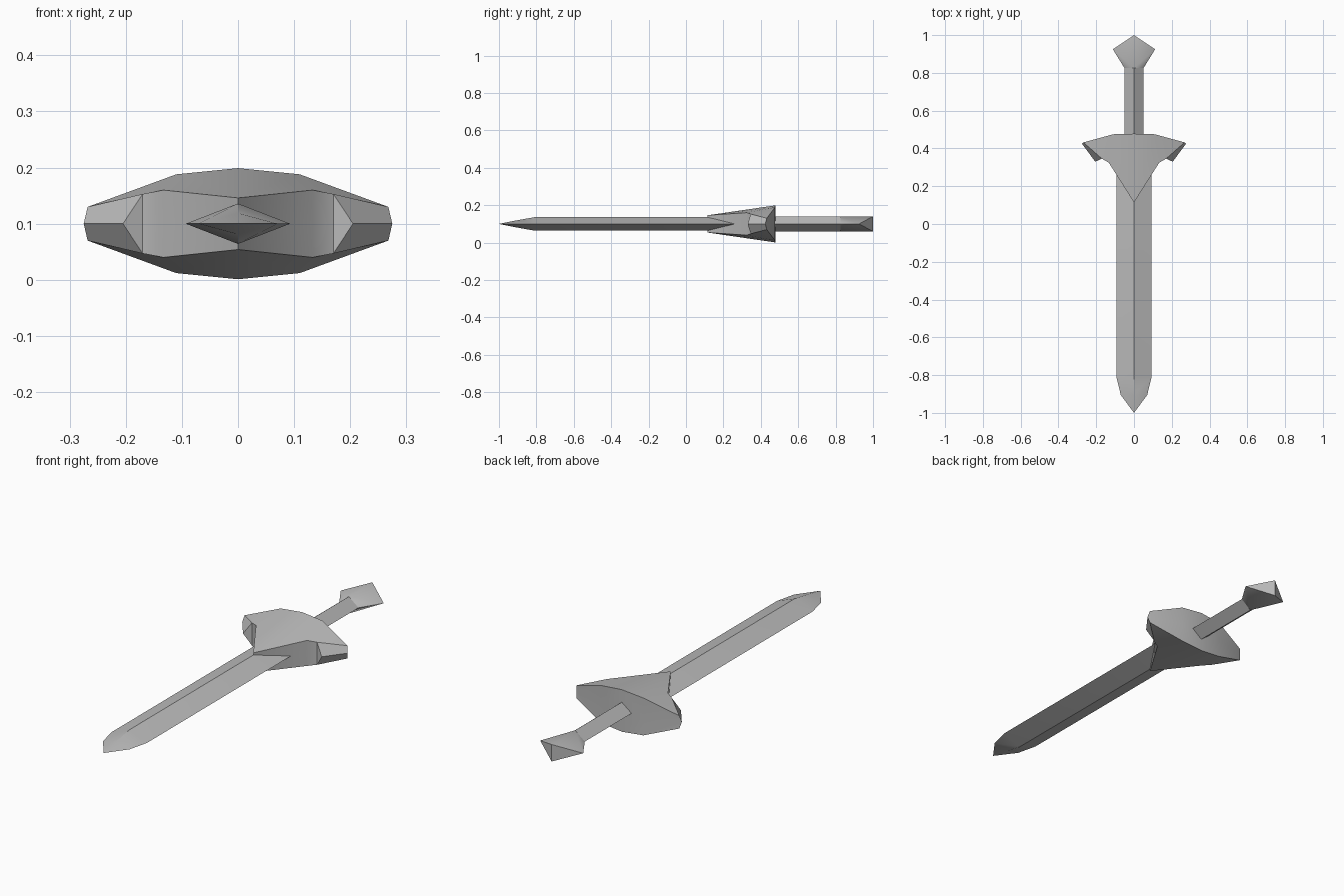
import bpy, bmesh, math

cube = bpy.data.objects.get("Cube")
if cube:
    bpy.data.objects.remove(cube, do_unlink=True)

GREY = (0.5, 0.5, 0.5, 1.0)
mat = bpy.data.materials.new("plain grey")
mat.use_nodes = True
mat.diffuse_color = GREY
bsdf = mat.node_tree.nodes["Principled BSDF"]
bsdf.inputs["Base Color"].default_value = GREY
bsdf.inputs["Roughness"].default_value = 0.7

MID = 0.1  # height of the sword's centre plane


def finish(name, bm, angle=30):
    """Weld, orient and smooth a mesh, then link it as a named part."""
    bmesh.ops.remove_doubles(bm, verts=bm.verts, dist=1e-5)
    bmesh.ops.recalc_face_normals(bm, faces=bm.faces)
    mesh = bpy.data.meshes.new(name)
    bm.to_mesh(mesh)
    bm.free()
    mesh.materials.append(mat)
    obj = bpy.data.objects.new(name, mesh)
    obj.location.z = MID
    bpy.context.collection.objects.link(obj)
    bpy.ops.object.select_all(action='DESELECT')
    obj.select_set(True)
    bpy.context.view_layer.objects.active = obj
    bpy.ops.object.shade_smooth_by_angle(angle=math.radians(angle))
    return obj


def diamond_loft(name, sections, tip=None):
    """Loft diamond sections (y, half width, half height), ending in a point or a cap."""
    bm = bmesh.new()
    rings = [[bm.verts.new(p) for p in ((w, y, 0), (0, y, h), (-w, y, 0), (0, y, -h))]
             for y, w, h in sections]
    for a, b in zip(rings, rings[1:]):
        for i in range(4):
            j = (i + 1) % 4
            bm.faces.new((a[i], a[j], b[j], b[i]))
    bm.faces.new(rings[0])
    if tip is None:
        bm.faces.new(rings[-1])
    else:
        point = bm.verts.new((0, tip, 0))
        for i in range(4):
            bm.faces.new((rings[-1][i], rings[-1][(i + 1) % 4], point))
    return finish(name, bm)


# Blade: long diamond bar narrowing in two steps to the point
diamond_loft("blade", [(0.36, 0.093, 0.036), (-0.81, 0.093, 0.036),
                       (-0.905, 0.07, 0.019)], tip=-1.0)

# Grip: diamond bar from the guard to the pommel
diamond_loft("grip", [(0.46, 0.05, 0.04), (0.825, 0.05, 0.04)])

# Pommel: faceted wedge with a vertical rear edge
bm = bmesh.new()
for p in ((0.05, 0.825, 0), (-0.05, 0.825, 0), (0.112, 0.925, 0), (-0.112, 0.925, 0),
          (0, 0.825, 0.04), (0, 0.825, -0.04), (0, 1.0, 0.04), (0, 1.0, -0.04)):
    bm.verts.new(p)
bmesh.ops.convex_hull(bm, input=bm.verts)
finish("pommel", bm, 42)

# Guard: one quarter is described, then mirrored left-right and up-down
POINTS = {
    "rear_mid": (0, 0.478, 0.099), "rear_side": (0.11, 0.475, 0.088),
    "wing_top": (0.268, 0.432, 0.03), "wing_end": (0.275, 0.424, 0),
    "claw": (0.205, 0.33, 0), "notch": (0.17, 0.346, 0.053),
    "shoulder": (0.133, 0.324, 0.06), "nose": (0, 0.114, 0.046),
    "rear_axis": (0, 0.478, 0), "rear_inner": (0.11, 0.475, 0),
    "notch_axis": (0.17, 0.346, 0), "shoulder_axis": (0.133, 0.324, 0),
    "nose_axis": (0, 0.114, 0),
}
FACES = [
    "nose shoulder rear_side rear_mid",
    "shoulder notch wing_top rear_side",
    "nose shoulder shoulder_axis nose_axis",
    "shoulder notch notch_axis shoulder_axis",
    "notch claw notch_axis",
    "notch wing_top wing_end claw",
    "rear_mid rear_side rear_inner rear_axis",
    "rear_side wing_top wing_end rear_inner",
]
bm = bmesh.new()
for sx in (1, -1):
    for sz in (1, -1):
        v = {k: bm.verts.new((x * sx, y, z * sz)) for k, (x, y, z) in POINTS.items()}
        for face in FACES:
            bm.faces.new([v[k] for k in face.split()])
finish("guard", bm)
